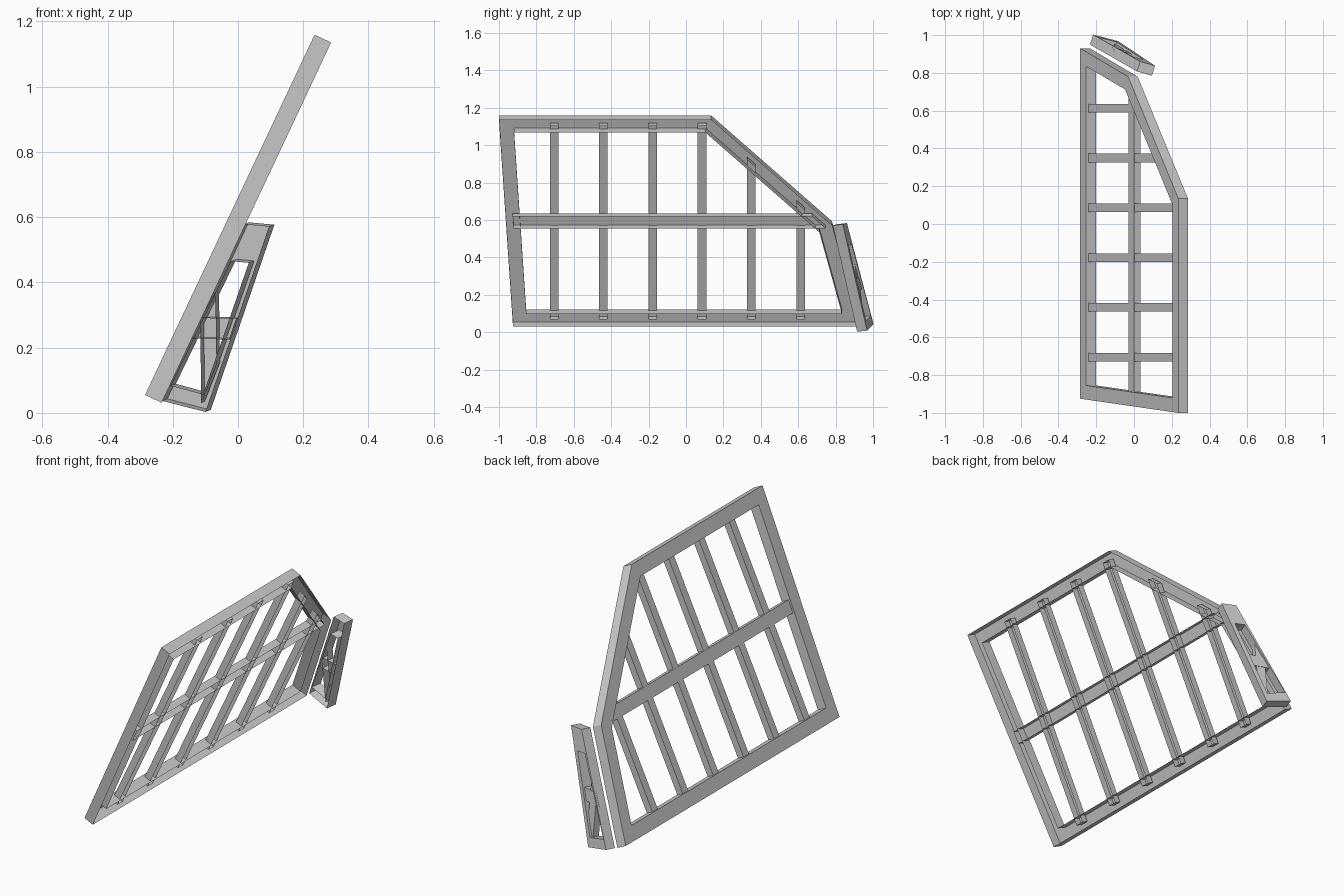
import bpy, bmesh
from mathutils import Vector
from mathutils.geometry import intersect_line_line_2d  # noqa: F401

if "Cube" in bpy.data.objects:
    bpy.data.objects.remove(bpy.data.objects["Cube"])

DEPTH = 0.056            # thickness of both panels


def inset(poly, w):
    """Offset a counter-clockwise polygon inward by w."""
    pts = [Vector(p) for p in poly]
    out = []
    for i, p in enumerate(pts):
        d0 = (p - pts[i - 1]).normalized()
        d1 = (pts[(i + 1) % len(pts)] - p).normalized()
        n0, n1 = Vector((-d0.y, d0.x)), Vector((-d1.y, d1.x))
        out.append(p + (n0 + n1) * (w / (1 + n0.dot(n1))))
    return out


def finish(name, bm):
    bmesh.ops.recalc_face_normals(bm, faces=bm.faces)
    me = bpy.data.meshes.new(name)
    bm.to_mesh(me)
    bm.free()
    bpy.context.collection.objects.link(bpy.data.objects.new(name, me))


def loop_wall(bm, poly, place, lo, hi):
    """Wall following a closed outline; returns the low vertices."""
    a = [bm.verts.new(place(p, lo)) for p in poly]
    b = [bm.verts.new(place(p, hi)) for p in poly]
    for i in range(len(a)):
        bm.faces.new((a[i - 1], a[i], b[i], b[i - 1]))
    return a


def channel_frame(name, outer, inner, place):
    """Hollow frame, closed outside and open towards the inside."""
    bm = bmesh.new()
    a = loop_wall(bm, outer, place, 0, DEPTH)
    b = loop_wall(bm, inner, place, 0, DEPTH)
    for i in range(len(a)):
        bm.faces.new((a[i - 1], a[i], b[i], b[i - 1]))
    finish(name, bm)


def channel_bar(name, poly, place, lo=0.013, hi=0.05):
    """Thin bar with one face and side walls, open behind."""
    bm = bmesh.new()
    bm.faces.new(loop_wall(bm, poly, place, lo, hi))
    finish(name, bm)


def span(poly, axis, value):
    """Lowest and highest crossing of the polygon with a line."""
    hits = []
    for i, q in enumerate(poly):
        p = poly[i - 1]
        if (p[axis] - value) * (q[axis] - value) < 0:
            t = (value - p[axis]) / (q[axis] - p[axis])
            hits.append(p[1 - axis] + t * (q[1 - axis] - p[1 - axis]))
    return min(hits), max(hits)


# Large panel: outline in (y, distance up the slope)
def place_large(p, d):
    return Vector((-0.285 + 0.426 * p[1] + 0.905 * d, p[0],
                   0.055 + 0.905 * p[1] - 0.426 * d))


outline = [(-0.925, 0), (0.93, 0), (0.78, 0.596), (0.135, 1.22), (-1.0, 1.22)]
channel_frame("large_frame", outline, inset(outline, 0.075), place_large)
middle = inset(outline, 0.038)

# Upright slats, cut to the middle of the frame
for i in range(6):
    y = -0.705 + 0.2635 * i
    l0, l1 = span(middle, 0, y - 0.023)
    r0, r1 = span(middle, 0, y + 0.023)
    channel_bar(f"large_slat_{i + 1}",
                [(y - 0.023, l0), (y + 0.023, r0), (y + 0.023, r1), (y - 0.023, l1)],
                place_large)

# Cross rail
b0, b1 = span(middle, 1, 0.577)
t0, t1 = span(middle, 1, 0.646)
channel_bar("large_cross_rail", [(b0, 0.577), (b1, 0.577), (t1, 0.646), (t0, 0.646)],
            place_large, 0.0105)


# Small panel: outline in (x, z), facing mostly backwards
def place_small(p, d):
    x, z = p
    y = 0.95 - (0.28 * (x + 0.233) + 0.12 * (z - 0.037)) / 0.945
    return Vector((x, y, z)) + Vector((0.0165, 0.053, 0.006)) * (1 - d / DEPTH)


small_outer = [(-0.233, 0.037), (-0.1, 0.003), (0.095, 0.571), (0.016, 0.578)]
small_inner = [(-0.207, 0.083), (-0.107, 0.056), (0.033, 0.46), (-0.022, 0.465)]
channel_frame("small_frame", small_outer, small_inner, place_small)
channel_bar("small_slat", [(-0.115, 0.03), (-0.068, 0.15), (-0.071, 0.37), (-0.117, 0.288)],
            place_small)
channel_bar("small_cross_rail", [(-0.148, 0.228), (-0.03, 0.224), (-0.008, 0.288), (-0.117, 0.29)],
            place_small, 0.0105)
